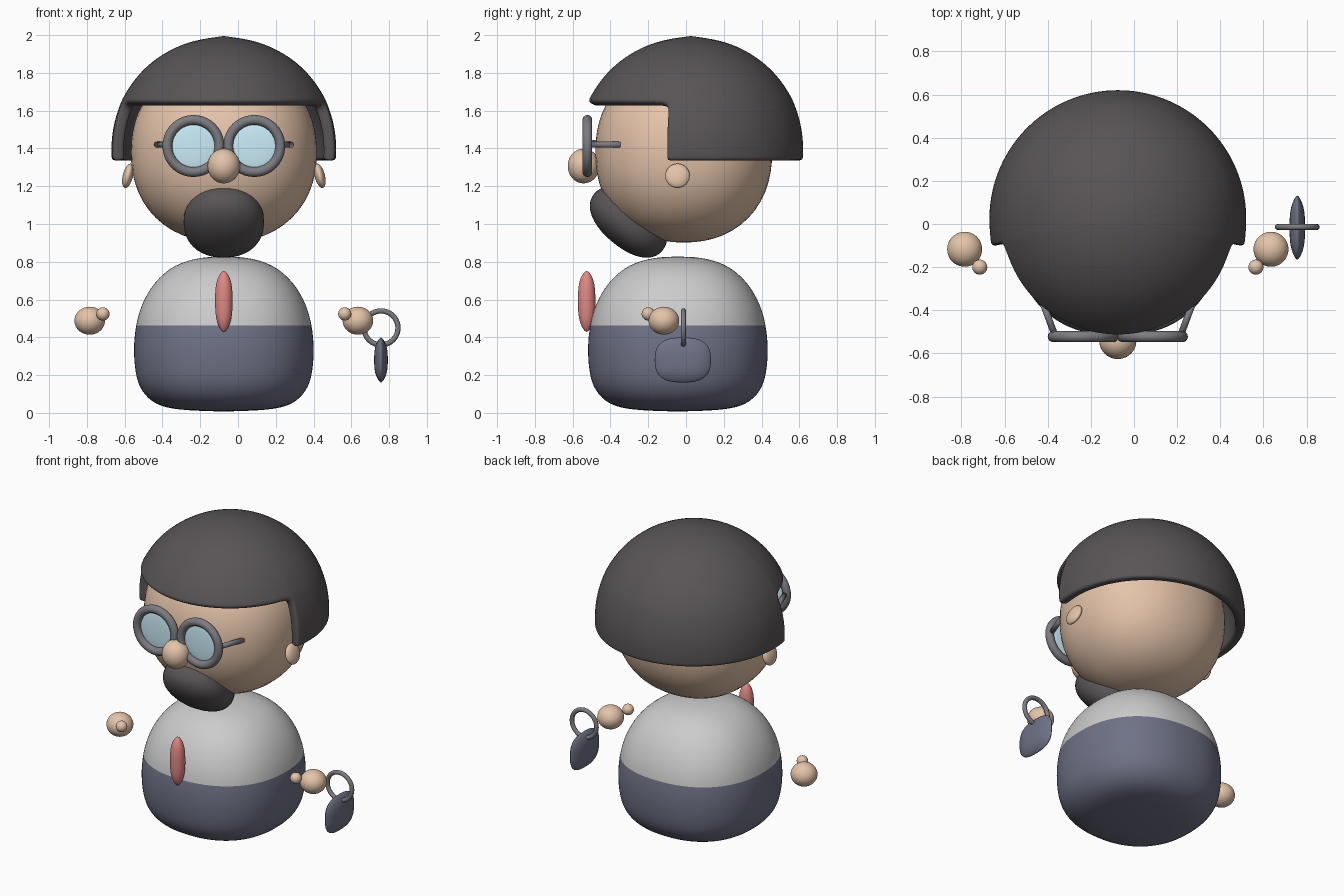
import bpy, bmesh, math
from mathutils import Vector, Matrix, Euler

if "Cube" in bpy.data.objects:
    bpy.data.objects.remove(bpy.data.objects["Cube"])

CX = -0.075  # symmetry plane of the figure


def material(name, rgb):
    m = bpy.data.materials.new(name)
    m.diffuse_color = (*rgb, 1)
    m.use_nodes = True
    m.node_tree.nodes["Principled BSDF"].inputs["Base Color"].default_value = m.diffuse_color
    return m


SKIN = material("skin", (0.78, 0.55, 0.40))
HAIR = material("hair", (0.10, 0.09, 0.095))
NAVY = material("navy", (0.16, 0.17, 0.24))
RED = material("red", (0.75, 0.25, 0.23))
GLASS = material("glass", (0.60, 0.85, 0.95))
FRAME = material("frame", (0.20, 0.20, 0.22))
SHIRT = material("shirt", (0.75, 0.75, 0.75))


def finish(name, bm, mats, subsurf=0):
    bmesh.ops.recalc_face_normals(bm, faces=bm.faces)
    for f in bm.faces:
        f.smooth = True
    me = bpy.data.meshes.new(name)
    bm.to_mesh(me)
    bm.free()
    ob = bpy.data.objects.new(name, me)
    bpy.context.collection.objects.link(ob)
    for m in mats:
        me.materials.append(m)
    if subsurf:
        s = ob.modifiers.new("smooth", 'SUBSURF')
        s.levels = s.render_levels = subsurf
    return ob


def place(center, rot):
    return Matrix.Translation(center) @ Euler([math.radians(a) for a in rot]).to_matrix().to_4x4()


def blob(name, center, radii, mat, p=2.0, rot=(0, 0, 0), seg=40):
    """Ellipsoid; p above 2 makes it boxier."""
    bm = bmesh.new()
    bmesh.ops.create_uvsphere(bm, u_segments=seg, v_segments=seg // 2, radius=1)
    for v in bm.verts:
        n = sum(abs(c) ** p for c in v.co) ** (1 / p)
        v.co = Vector([c / n * r for c, r in zip(v.co, radii)])
    bm.transform(place(center, rot))
    return finish(name, bm, [mat])


def lathe(name, profile, center, mats, p=2.0, rot=(0, 0, 0), scale=(1, 1), seg=32, split=None):
    """Closed turned shape with a superelliptic plan; faces below split use mats[1]."""
    bm = bmesh.new()
    rows = []
    for r, z in profile:
        if r == 0:
            rows.append([bm.verts.new((0, 0, z))] * seg)
            continue
        row = []
        for i in range(seg):
            a = 2 * math.pi * i / seg
            c, s = math.cos(a), math.sin(a)
            n = (abs(c) ** p + abs(s) ** p) ** (1 / p)
            row.append(bm.verts.new((r * c / n * scale[0], r * s / n * scale[1], z)))
        rows.append(row)
    for a, b in zip(rows, rows[1:]):
        for i in range(seg):
            j = (i + 1) % seg
            f = bm.faces.new(list(dict.fromkeys((a[i], a[j], b[j], b[i]))))
            if split is not None and f.calc_center_median().z < split:
                f.material_index = 1
    bm.transform(place(center, rot))
    return finish(name, bm, mats, 2)


def torus(name, center, major, minor, mat):
    """Ring lying in the XZ plane."""
    bm = bmesh.new()
    n, k = 40, 14
    rows = [[bm.verts.new((
        center[0] + (major + minor * math.cos(t)) * math.cos(a),
        center[1] + minor * math.sin(t),
        center[2] + (major + minor * math.cos(t)) * math.sin(a)))
        for t in [2 * math.pi * j / k for j in range(k)]]
        for a in [2 * math.pi * i / n for i in range(n)]]
    for i in range(n):
        for j in range(k):
            a, b = rows[i], rows[(i + 1) % n]
            bm.faces.new((a[j], a[(j + 1) % k], b[(j + 1) % k], b[j]))
    return finish(name, bm, [mat])


def rod(name, a, b, r, mat):
    a, b = Vector(a), Vector(b)
    bm = bmesh.new()
    bmesh.ops.create_cone(bm, cap_ends=True, segments=14, radius1=r, radius2=r, depth=(b - a).length)
    q = (b - a).to_track_quat('Z', 'Y').to_matrix().to_4x4()
    bm.transform(Matrix.Translation((a + b) / 2) @ q)
    return finish(name, bm, [mat])


# Body: light shirt above, navy trousers below
lathe("body", [(0, 0.828), (0.12, 0.824), (0.26, 0.79), (0.375, 0.69), (0.44, 0.57), (0.468, 0.465),
               (0.481, 0.34), (0.47, 0.2), (0.44, 0.115), (0.365, 0.04), (0.24, 0.015), (0, 0.006)],
      (CX, -0.043, 0), [SHIRT, NAVY], p=2.3, split=0.465)

# Head, nose and beard
blob("head", (CX, -0.012, 1.38), (0.492, 0.468, 0.478), SKIN, p=2.2, seg=56)
blob("nose", (CX, -0.542, 1.307), (0.086, 0.084, 0.092), SKIN)
blob("beard", (CX, -0.305, 1.01), (0.213, 0.235, 0.135), HAIR, p=2.2, rot=(-40, 0, 0))

# Hair: thick dome with the front cut away above the face
R, HC, CUT = 0.6, Vector((CX, 0.025, 1.4)), math.radians(12.5)
levels = [1.96, 1.88, 1.80, 1.73, 1.67, 1.645, 1.58, 1.50, 1.42, 1.36, 1.333]
back = [-CUT, -CUT + 0.04] + [-CUT + 0.04 + (math.pi + 2 * CUT - 0.08) * i / 18 for i in range(1, 18)] \
    + [math.pi + CUT - 0.04, math.pi + CUT]
front = [math.pi + CUT + (math.pi - 2 * CUT) * i / 14 for i in range(1, 14)]
angles = back + front
bm = bmesh.new()
pole = bm.verts.new(HC + Vector((0, 0, R)))
rows = []
for z in levels:
    h = z - HC.z
    r = math.sqrt(R * R - h * h)
    rows.append([bm.verts.new(HC + Vector((r * math.cos(a), r * math.sin(a), h))) for a in angles])
N = len(angles)
for i in range(N):
    bm.faces.new((pole, rows[0][i], rows[0][(i + 1) % N]))
    for k in range(len(levels) - 1):
        if levels[k + 1] < 1.64 and i >= len(back) - 1:
            continue
        j = (i + 1) % N
        bm.faces.new((rows[k][i], rows[k + 1][i], rows[k + 1][j], rows[k][j]))
bmesh.ops.delete(bm, geom=[v for v in bm.verts if not v.link_faces], context='VERTS')
hair = finish("hair", bm, [HAIR])
sol = hair.modifiers.new("thickness", 'SOLIDIFY')
sol.thickness, sol.offset = 0.06, -1
sub = hair.modifiers.new("smooth", 'SUBSURF')
sub.levels = sub.render_levels = 2

# Paired parts mirrored about the figure's centre
for side, s in (("left", -1), ("right", 1)):
    blob(side + "_ear", (CX + s * 0.508, -0.045, 1.255), (0.027, 0.065, 0.066), SKIN, rot=(0, -s * 14, 0))
    blob(side + "_hand", (CX + s * 0.71, -0.117, 0.488), (0.081, 0.081, 0.074), SKIN)
    blob(side + "_thumb", (CX + s * 0.64, -0.2, 0.524), (0.035, 0.035, 0.035), SKIN, seg=24)
    torus(side + "_rim", (CX + s * 0.161, -0.522, 1.413), 0.138, 0.026, FRAME)
    blob(side + "_lens", (CX + s * 0.161, -0.515, 1.413), (0.122, 0.012, 0.122), GLASS)
    rod(side + "_temple", (CX + s * 0.29, -0.52, 1.42), (CX + s * 0.355, -0.345, 1.42), 0.016, FRAME)
    rod(side + "_nose_pad", (CX + s * 0.03, -0.52, 1.43), (CX + s * 0.06, -0.46, 1.43), 0.016, FRAME)

# Tie
lathe("tie", [(0, 0.755), (0.02, 0.74), (0.046, 0.69), (0.05, 0.59), (0.045, 0.49), (0.018, 0.44), (0, 0.425)],
      (CX, -0.526, 0), [RED], seg=12)

# Bag: ring handle and pinched cushion
torus("bag_handle", (0.757, -0.014, 0.45), 0.09, 0.014, FRAME)
lathe("bag", [(0, 0.037), (0.5, 0.034), (0.8, 0.022), (1, 0.004), (1, -0.004),
              (0.8, -0.022), (0.5, -0.034), (0, -0.037)],
      (0.757, -0.017, 0.28), [NAVY], p=2.8, rot=(0, 90, 0), scale=(0.12, 0.15))
